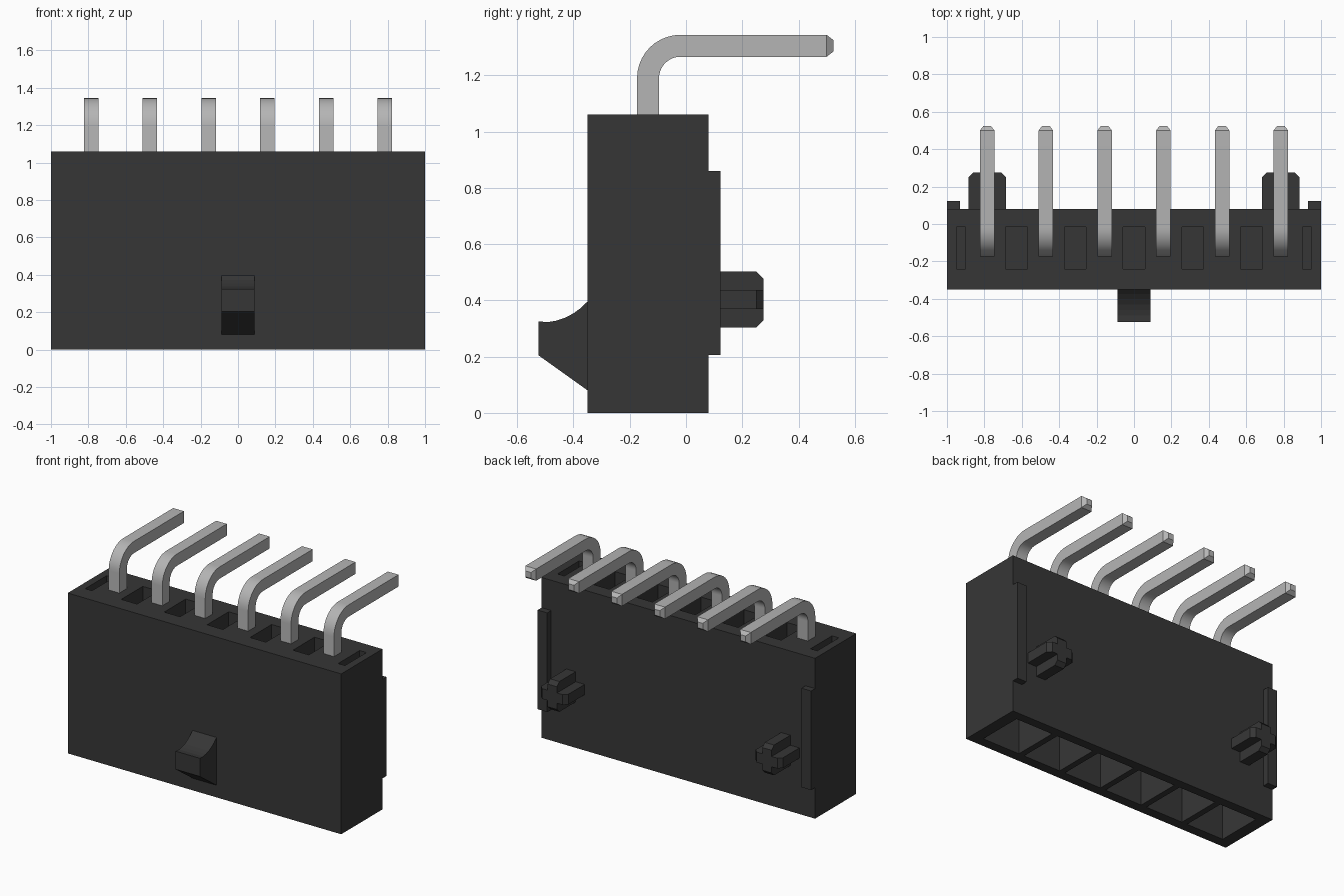
import bpy, bmesh, math
from mathutils import Vector

cube = bpy.data.objects.get("Cube")
if cube:
    bpy.data.objects.remove(cube, do_unlink=True)


def material(name, grey, metallic=0.0):
    m = bpy.data.materials.new(name)
    m.use_nodes = True
    col = (grey, grey, grey, 1)
    m.diffuse_color = col
    m.node_tree.nodes["Principled BSDF"].inputs["Base Color"].default_value = col
    return m


BLACK = material("black plastic", 0.037)
METAL = material("grey metal", 0.46)


def finish(name, bm, mat):
    bmesh.ops.recalc_face_normals(bm, faces=bm.faces)
    me = bpy.data.meshes.new(name)
    bm.to_mesh(me)
    bm.free()
    me.materials.append(mat)
    ob = bpy.data.objects.new(name, me)
    bpy.context.collection.objects.link(ob)
    return ob


def add_box(bm, x0, x1, y0, y1, z0, z1):
    verts = bmesh.ops.create_cube(bm, size=1)["verts"]
    for v in verts:
        v.co = ((x0 + x1) / 2 + v.co.x * (x1 - x0),
                (y0 + y1) / 2 + v.co.y * (y1 - y0),
                (z0 + z1) / 2 + v.co.z * (z1 - z0))


def add_loft(bm, rings):
    """Skin a list of equal-length point rings and cap both ends."""
    loops = [[bm.verts.new(p) for p in r] for r in rings]
    n = len(loops[0])
    for a, b in zip(loops, loops[1:]):
        for i in range(n):
            bm.faces.new((a[i], a[(i + 1) % n], b[(i + 1) % n], b[i]))
    bm.faces.new(loops[0])
    bm.faces.new(loops[-1])


PITCH = 0.314
PIN_X = [(i - 2.5) * PITCH for i in range(6)]
TOP = 1.06

# Housing: block with slots in the top and open cells in the bottom
bm = bmesh.new()
add_box(bm, -1, 1, -0.35, 0.08, 0, TOP)
housing = finish("housing", bm, BLACK)

bm = bmesh.new()
for i in range(-2, 3):
    add_box(bm, i * PITCH - 0.058, i * PITCH + 0.058, -0.24, -0.015, 0.9, TOP + 0.1)
for x in (-0.925, 0.925):
    add_box(bm, x - 0.025, x + 0.025, -0.24, -0.015, 0.9, TOP + 0.1)
for x in PIN_X:
    add_box(bm, x - 0.137, x + 0.137, -0.285, 0.02, -0.1, 0.78)
cutter = finish("housing_cutter", bm, BLACK)
cutter.hide_render = True

mod = housing.modifiers.new("openings", "BOOLEAN")
mod.operation = "DIFFERENCE"
mod.solver = "EXACT"
mod.object = cutter
bpy.context.view_layer.objects.active = housing
bpy.ops.object.modifier_apply(modifier=mod.name)
bpy.data.objects.remove(cutter, do_unlink=True)

# Front latch: side profile extruded across x
profile = [(-0.34, 0.08), (-0.35, 0.08), (-0.525, 0.205), (-0.525, 0.325),
           (-0.49, 0.323), (-0.46, 0.328), (-0.43, 0.338), (-0.40, 0.354),
           (-0.375, 0.372), (-0.35, 0.396), (-0.34, 0.396)]
bm = bmesh.new()
add_loft(bm, [[(x, y, z) for y, z in profile] for x in (-0.088, 0.088)])
finish("front_latch", bm, BLACK)


# Back rails and cross-shaped locating pegs, one of each per side
def add_bar(bm, x, z, wx, wz, cx, cz):
    """Bar pointing backwards whose tip is chamfered by cx and cz."""
    rings = []
    for y, ix, iz in ((0.07, 0, 0), (0.25, 0, 0), (0.275, cx, cz)):
        a, b = wx - ix, wz - iz
        rings.append([(x + sx * a, y, z + sz * b)
                      for sx, sz in ((-1, -1), (1, -1), (1, 1), (-1, 1))])
    add_loft(bm, rings)


for side, s in (("left", 1), ("right", -1)):
    bm = bmesh.new()
    x0, x1 = sorted((s * 0.93, s * 1.0))
    add_box(bm, x0, x1, 0.07, 0.122, 0.205, 0.86)
    finish(side + "_back_rail", bm, BLACK)

    bm = bmesh.new()
    add_bar(bm, s * 0.785, 0.403, 0.1, 0.034, 0.025, 0)
    add_bar(bm, s * 0.785, 0.403, 0.034, 0.1, 0, 0.025)
    finish(side + "_locating_peg", bm, BLACK)

# Pins: square section swept along a right-angle bend, tapered at both tips
HALF, RADIUS = 0.039, 0.115
CY, CZ = -0.02, 1.19
path = [(CY - RADIUS, 0.15, 0, 0.5), (CY - RADIUS, 0.18, 0, 1)]
for k in range(11):
    a = math.pi / 2 * k / 10
    path.append((CY - RADIUS * math.cos(a), CZ + RADIUS * math.sin(a), a, 1))
path += [(0.5, CZ + RADIUS, math.pi / 2, 1), (0.525, CZ + RADIUS, math.pi / 2, 0.5)]

for i, x in enumerate(PIN_X):
    bm = bmesh.new()
    rings = []
    for y, z, a, scale in path:
        out = Vector((0, -math.cos(a), math.sin(a))) * HALF * scale
        across = Vector((HALF * scale, 0, 0))
        c = Vector((x, y, z))
        rings.append([c - across - out, c + across - out,
                      c + across + out, c - across + out])
    add_loft(bm, rings)
    pin = finish(f"pin_{i + 1}", bm, METAL)
    bpy.ops.object.select_all(action="DESELECT")
    pin.select_set(True)
    bpy.context.view_layer.objects.active = pin
    bpy.ops.object.shade_smooth_by_angle(angle=math.radians(25))
